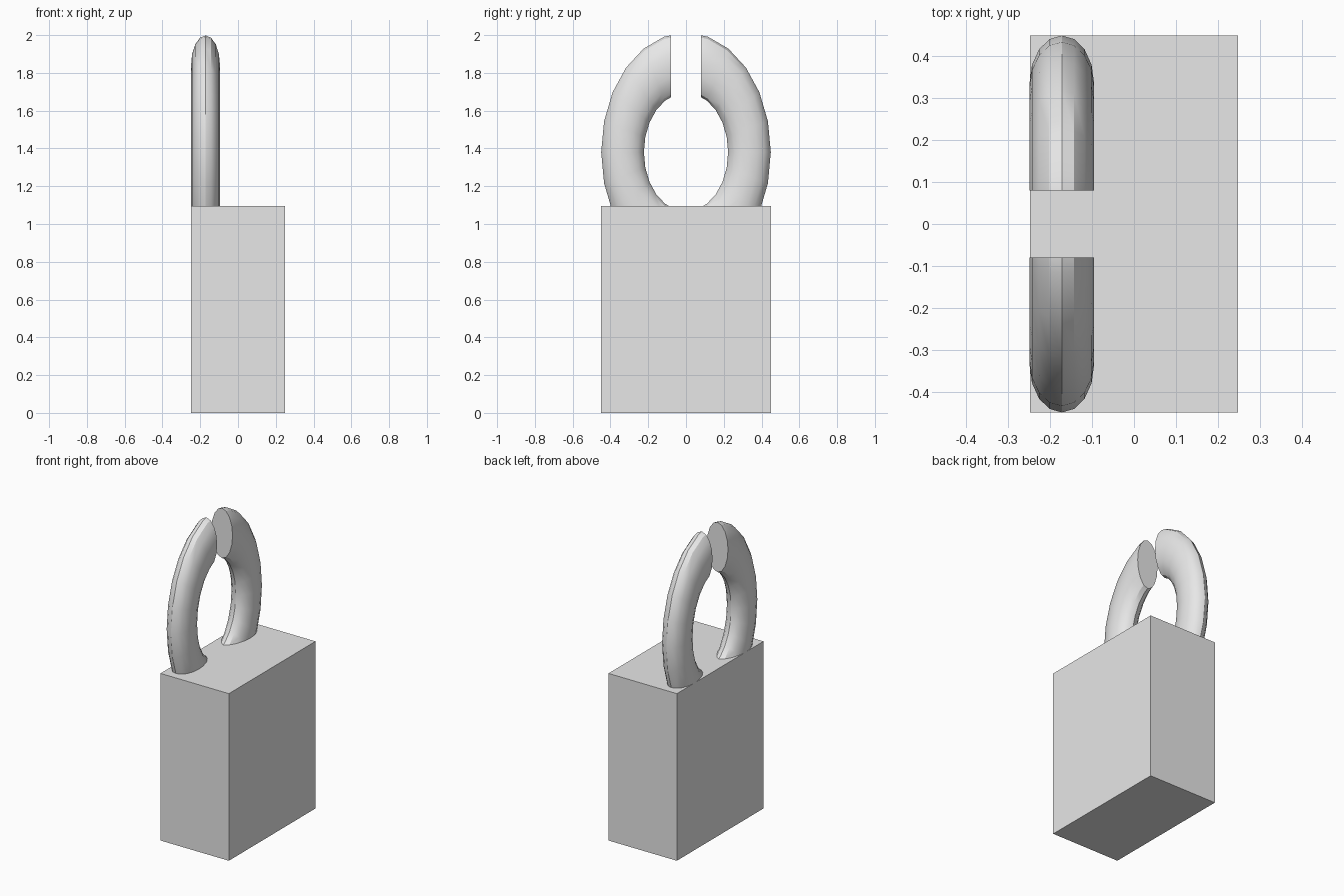
import bpy
import bmesh
import math
from mathutils import Matrix, Vector

old = bpy.data.objects.get("Cube")
if old:
    bpy.data.objects.remove(old, do_unlink=True)

grey = bpy.data.materials.new("light grey")
grey.use_nodes = True
grey.diffuse_color = (0.8, 0.8, 0.8, 1)
grey.node_tree.nodes["Principled BSDF"].inputs["Base Color"].default_value = (0.8, 0.8, 0.8, 1)

HALF_X, HALF_Y, BODY_TOP = 0.248, 0.449, 1.096
TUBE_X = -0.172          # ring plane
RING_Z = 1.38            # ring centre height
GAP = 0.08               # half the opening at the top

# Block body
bpy.ops.mesh.primitive_cube_add(size=1, location=(0, 0, BODY_TOP / 2))
body = bpy.context.object
body.name = "body"
body.data.transform(Matrix.Diagonal((2 * HALF_X, 2 * HALF_Y, BODY_TOP, 1)))
body.data.materials.append(grey)


def cut(bm, point, normal):
    """Remove everything on the normal's side and cap the opening."""
    geom = bm.verts[:] + bm.edges[:] + bm.faces[:]
    result = bmesh.ops.bisect_plane(bm, geom=geom, plane_co=Vector(point),
                                    plane_no=Vector(normal), clear_outer=True)
    edges = [e for e in result["geom_cut"] if isinstance(e, bmesh.types.BMEdge)]
    bmesh.ops.edgeloop_fill(bm, edges=edges)


def shackle_arm(name, side):
    """One half of a stretched ring, sunk slightly into the body."""
    bpy.ops.mesh.primitive_torus_add(major_segments=24, minor_segments=16,
                                     major_radius=0.336, minor_radius=0.113)
    arm = bpy.context.object
    arm.name = name
    shape = (Matrix.Translation((TUBE_X, 0, RING_Z))
             @ Matrix.Diagonal((0.68, 1, 1.41, 1))
             @ Matrix.Rotation(math.pi / 2, 4, "Y"))
    arm.data.transform(shape)
    bm = bmesh.new()
    bm.from_mesh(arm.data)
    cut(bm, (0, side * GAP, 0), (0, -side, 0))
    cut(bm, (0, 0, BODY_TOP - 0.02), (0, 0, -1))
    bmesh.ops.recalc_face_normals(bm, faces=bm.faces)
    bm.to_mesh(arm.data)
    bm.free()
    arm.data.materials.append(grey)
    bpy.ops.object.shade_smooth_by_angle(angle=math.radians(30))


# Shackle arms, front and back
shackle_arm("front_shackle_arm", -1)
shackle_arm("back_shackle_arm", 1)
